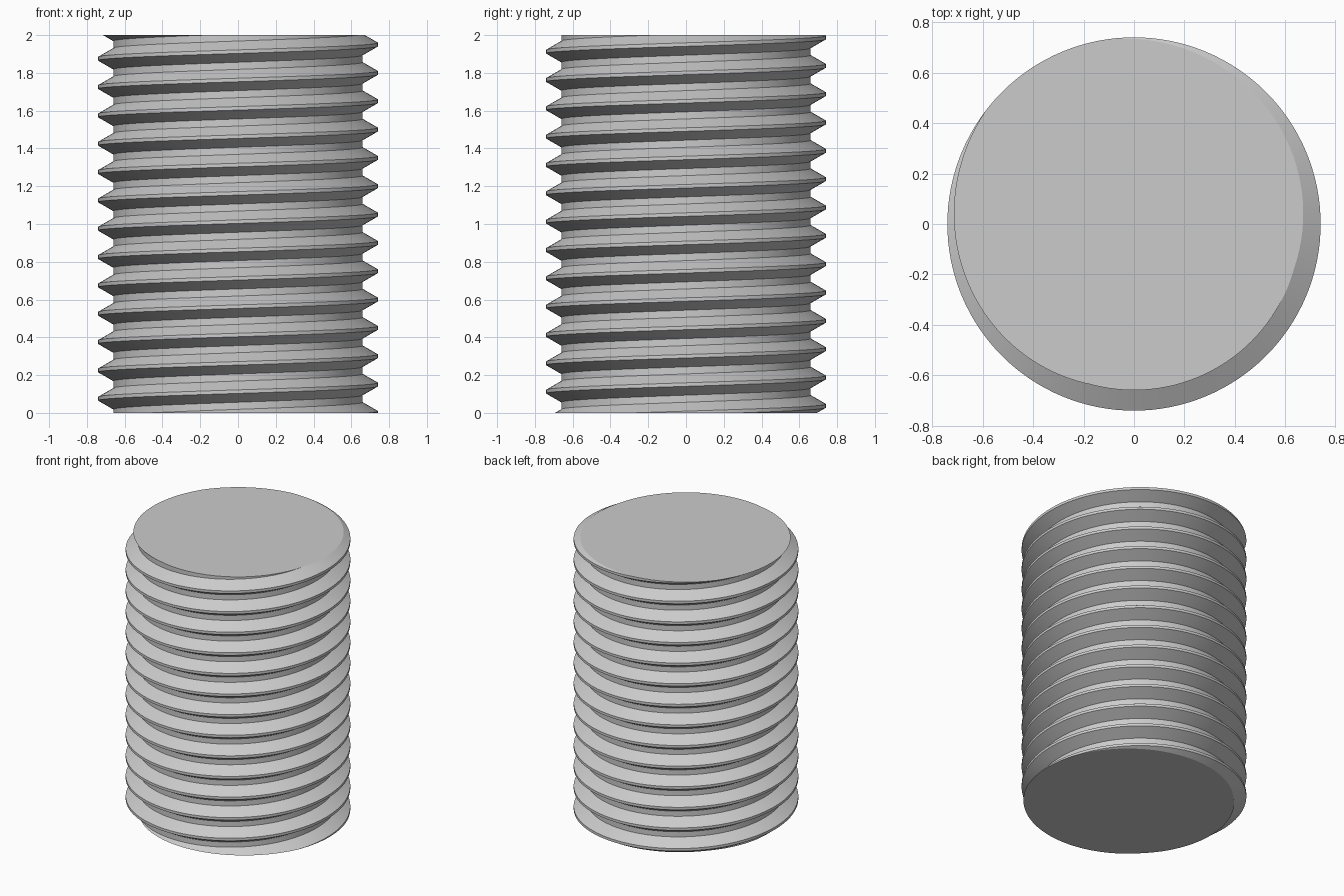
import bpy, bmesh, math

cube = bpy.data.objects.get("Cube")
if cube:
    bpy.data.objects.remove(cube, do_unlink=True)

HEIGHT, PITCH, CREST_R = 2.0, 0.15, 0.741
ROOT_R = CREST_R - 0.54127 * PITCH      # standard 60 degree thread depth
SEGMENTS, TURNS = 128, 17

# One pitch of the thread: narrow crest flat, flank, wider root flat, flank
PROFILE = [(-1 / 16, CREST_R), (1 / 16, CREST_R), (3 / 8, ROOT_R), (5 / 8, ROOT_R)]

# Right-handed helical thread surface, longer than the rod at both ends
bm = bmesh.new()
columns = []
for i in range(SEGMENTS):
    turn = i / SEGMENTS
    angle = math.tau * turn
    columns.append([
        bm.verts.new((r * math.cos(angle), r * math.sin(angle), PITCH * (t + turn + phase)))
        for t in range(-2, TURNS - 2) for phase, r in PROFILE])

step = len(PROFILE)
for i in range(SEGMENTS):
    here = columns[i]
    # The last column joins the first one, one pitch further up
    after = columns[i + 1] if i + 1 < SEGMENTS else columns[0][step:]
    for k in range(min(len(here), len(after)) - 1):
        bm.faces.new((here[k], after[k], after[k + 1], here[k + 1]))

# Cut both ends flat and cap them
for z, direction in ((0, -1), (HEIGHT, 1)):
    bmesh.ops.bisect_plane(bm, geom=bm.verts[:] + bm.edges[:] + bm.faces[:], dist=1e-5,
                           plane_co=(0, 0, z), plane_no=(0, 0, direction), clear_outer=True)
bmesh.ops.edgeloop_fill(bm, edges=[e for e in bm.edges if e.is_boundary])
bmesh.ops.recalc_face_normals(bm, faces=bm.faces[:])

mesh = bpy.data.meshes.new("threaded_rod")
bm.to_mesh(mesh)
bm.free()
rod = bpy.data.objects.new("threaded_rod", mesh)
bpy.context.collection.objects.link(rod)

# Plain light grey metal
grey = bpy.data.materials.new("light_grey")
grey.use_nodes = True
color = (0.6, 0.6, 0.6, 1)
grey.diffuse_color = color
grey.node_tree.nodes["Principled BSDF"].inputs["Base Color"].default_value = color
mesh.materials.append(grey)

# Smooth around the rod, sharp along the thread edges and caps
bpy.ops.object.select_all(action="DESELECT")
rod.select_set(True)
bpy.context.view_layer.objects.active = rod
bpy.ops.object.shade_smooth_by_angle(angle=math.radians(25))
